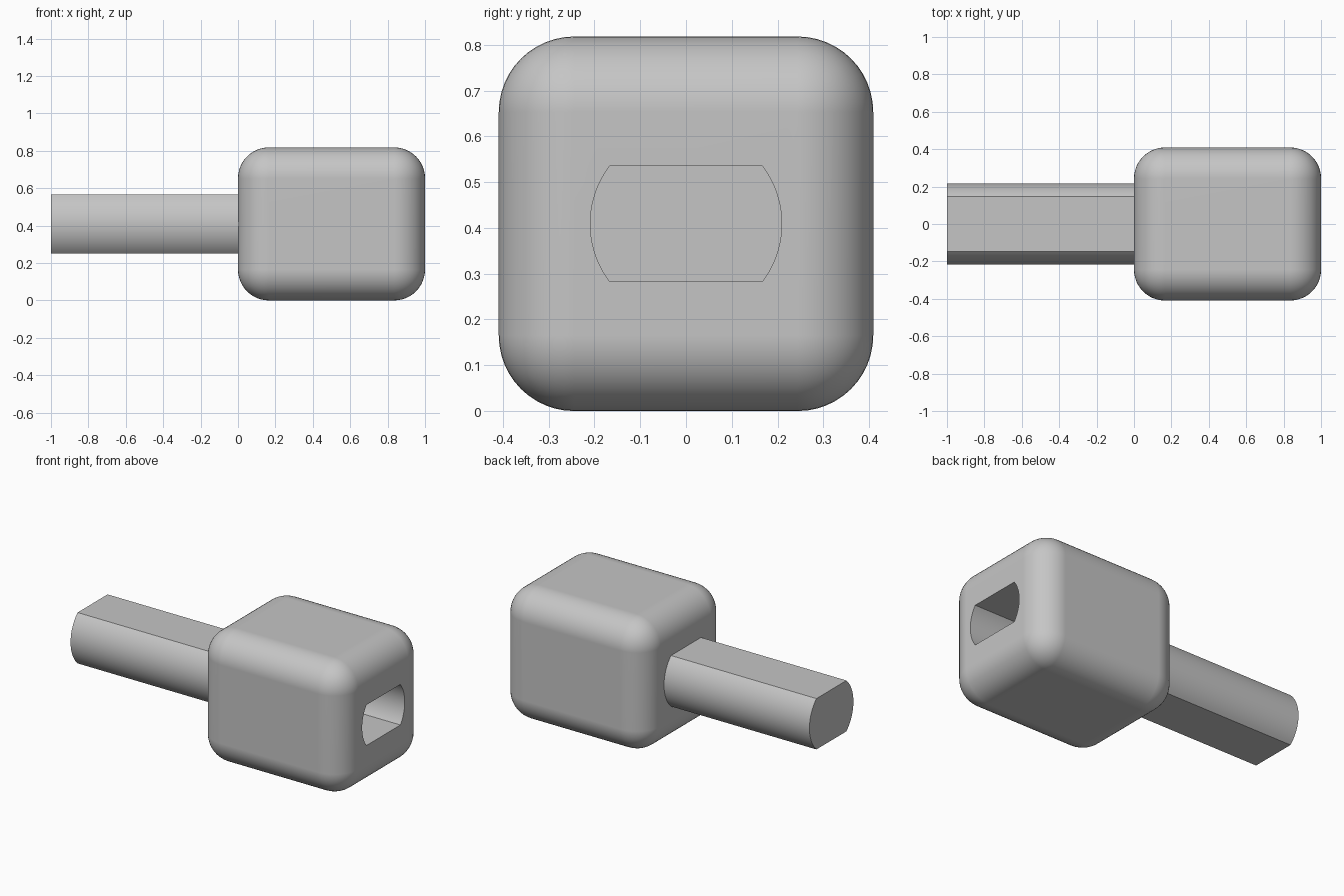
import bpy, bmesh, math

if "Cube" in bpy.data.objects:
    bpy.data.objects.remove(bpy.data.objects["Cube"])

ZC = 0.409  # height of the long axis

grey = bpy.data.materials.new("light_grey")
grey.diffuse_color = (0.56, 0.56, 0.56, 1)
grey.use_nodes = True
grey.node_tree.nodes["Principled BSDF"].inputs["Base Color"].default_value = grey.diffuse_color


def flat_sided_bar(name, radius, half_height, x0, x1, steps=20):
    """Round bar along x with its top and bottom cut flat."""
    a = math.asin(half_height / radius)
    arc = [-a + 2 * a * i / steps for i in range(steps + 1)]
    angles = arc + [math.pi + t for t in arc]
    bm = bmesh.new()
    ring = [bm.verts.new((x0, radius * math.cos(t), ZC + radius * math.sin(t))) for t in angles]
    face = bm.faces.new(ring)
    top = bmesh.ops.extrude_face_region(bm, geom=[face], use_keep_orig=True)
    moved = [g for g in top["geom"] if isinstance(g, bmesh.types.BMVert)]
    bmesh.ops.translate(bm, verts=moved, vec=(x1 - x0, 0, 0))
    bmesh.ops.recalc_face_normals(bm, faces=bm.faces)
    mesh = bpy.data.meshes.new(name)
    bm.to_mesh(mesh)
    bm.free()
    ob = bpy.data.objects.new(name, mesh)
    bpy.context.collection.objects.link(ob)
    mesh.materials.append(grey)
    return ob


def select(ob):
    bpy.ops.object.select_all(action='DESELECT')
    ob.select_set(True)
    bpy.context.view_layer.objects.active = ob


# Peg
peg = flat_sided_bar("peg", 0.216, 0.158, -1.0, 0.03)

# Rounded block
bpy.ops.mesh.primitive_cube_add(size=1, location=(0.5, 0, ZC))
block = bpy.context.object
block.name = "block"
block.scale = (1, 0.818, 0.818)
bpy.ops.object.transform_apply(location=True, rotation=False, scale=True)
block.data.materials.append(grey)
bevel = block.modifiers.new("rounding", 'BEVEL')
bevel.width = 0.165
bevel.segments = 12

# Socket cut into the block's end
socket = flat_sided_bar("socket_cutter", 0.209, 0.126, 0.1, 1.2)
cut = block.modifiers.new("socket", 'BOOLEAN')
cut.operation = 'DIFFERENCE'
cut.solver = 'EXACT'
cut.object = socket
select(block)
for name in ("rounding", "socket"):
    bpy.ops.object.modifier_apply(modifier=name)
bpy.data.objects.remove(socket)

# Smooth curves, crisp edges
for ob in (block, peg):
    select(ob)
    bpy.ops.object.shade_smooth_by_angle(angle=math.radians(30))
    wn = ob.modifiers.new("clean_normals", 'WEIGHTED_NORMAL')
    wn.keep_sharp = True
